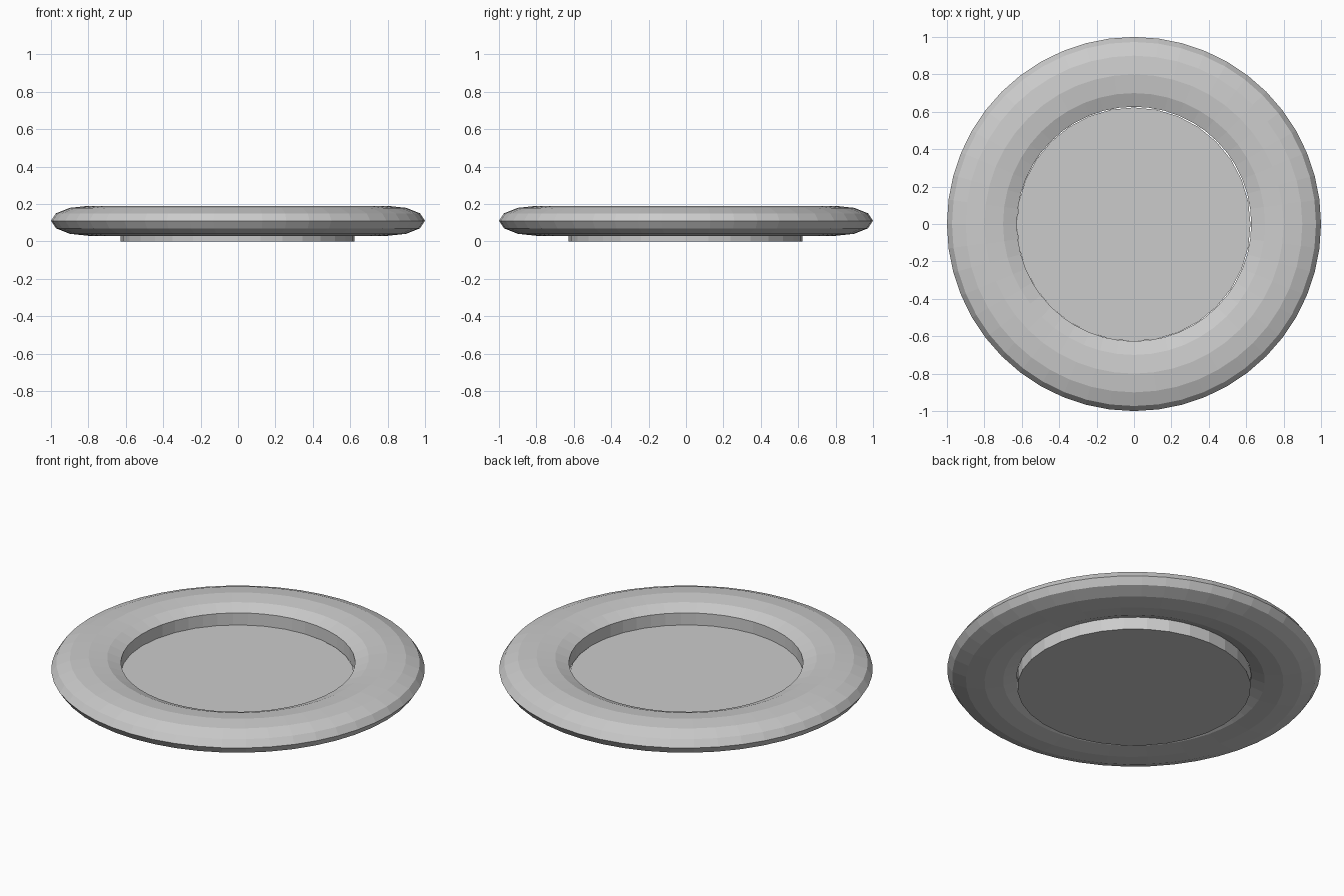
import bpy, bmesh
from math import cos, sin, pi, radians

if "Cube" in bpy.data.objects:
    bpy.data.objects.remove(bpy.data.objects["Cube"])


def lathe(name, profile, segments, closed, location=(0, 0, 0)):
    """Spin a radius/height profile around z; radius 0 is a pole."""
    bm = bmesh.new()
    rings = []
    for r, z in profile:
        if r == 0:
            rings.append([bm.verts.new((0, 0, z))] * segments)
        else:
            rings.append([bm.verts.new((r * cos(2 * pi * i / segments),
                                        r * sin(2 * pi * i / segments), z))
                          for i in range(segments)])
    count = len(rings)
    for k in range(count if closed else count - 1):
        a, b = rings[k], rings[(k + 1) % count]
        for i in range(segments):
            j = (i + 1) % segments
            corners = list(dict.fromkeys((a[i], a[j], b[j], b[i])))
            bm.faces.new(corners)
    bmesh.ops.recalc_face_normals(bm, faces=bm.faces)
    mesh = bpy.data.meshes.new(name)
    bm.to_mesh(mesh)
    bm.free()
    obj = bpy.data.objects.new(name, mesh)
    obj.location = location
    bpy.context.collection.objects.link(obj)
    return obj


# flattened ring: 12-step oval section with the inner point left out (upright wall)
section = [(0.8 + 0.2 * cos(radians(a)), 0.11 + 0.08 * sin(radians(a)))
           for a in range(-150, 151, 30)]
lathe("rim", section, 48, True)

# round base disc that forms the recessed floor and the low foot
lathe("base_disc", [(0, 0), (0.625, 0), (0.625, 0.08), (0, 0.08)], 32, False,
      (-0.002, -0.002, 0))
